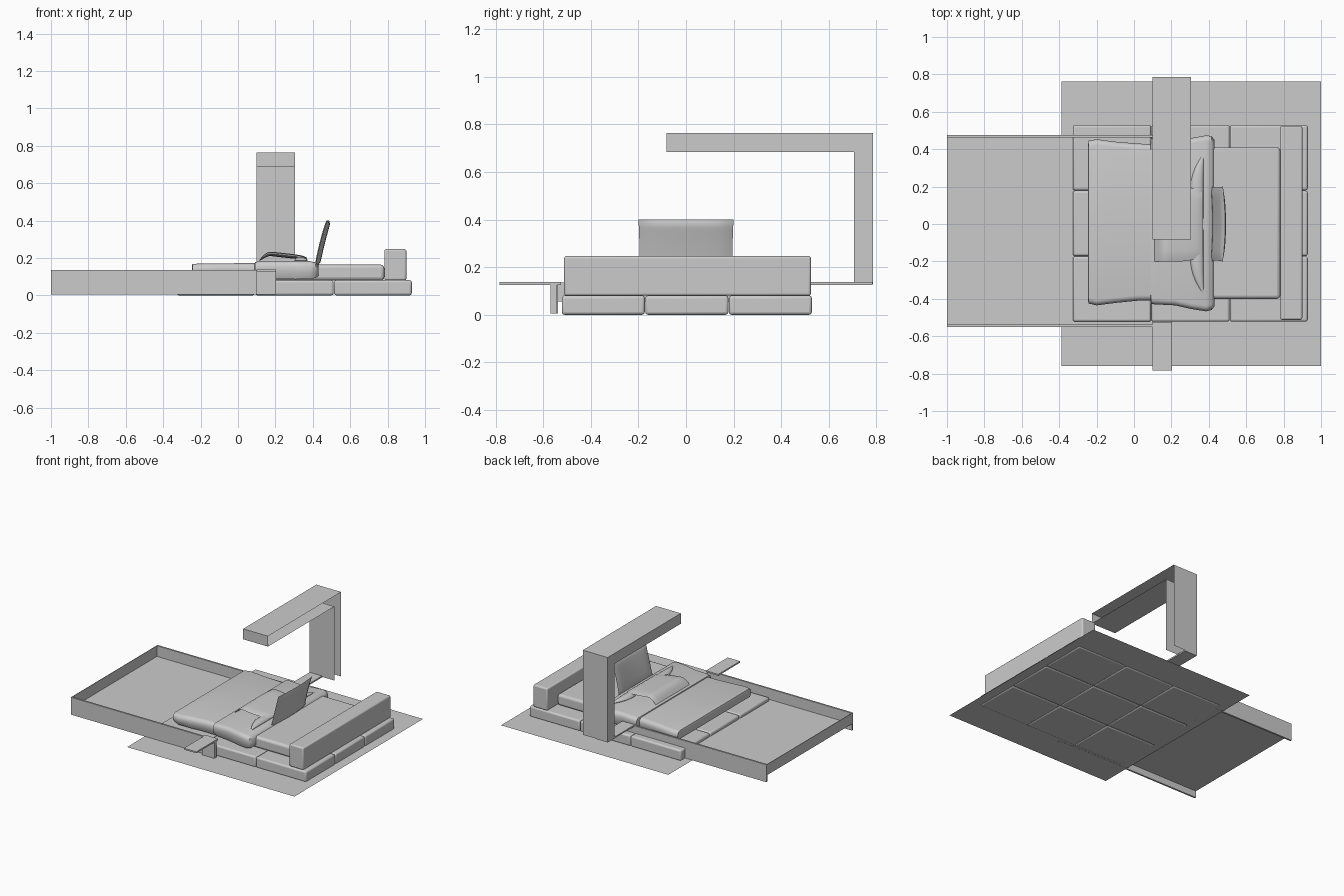
import bpy, bmesh, math

if "Cube" in bpy.data.objects:
    bpy.data.objects.remove(bpy.data.objects["Cube"])


def finish(name, bm, bevel=0.0, smooth=False, segs=3):
    bmesh.ops.recalc_face_normals(bm, faces=bm.faces)
    me = bpy.data.meshes.new(name)
    bm.to_mesh(me)
    bm.free()
    ob = bpy.data.objects.new(name, me)
    bpy.context.collection.objects.link(ob)
    if bevel:
        m = ob.modifiers.new("soft_edges", 'BEVEL')
        m.width, m.segments = bevel, segs
        m.limit_method = 'ANGLE'
    if smooth:
        bpy.ops.object.select_all(action='DESELECT')
        ob.select_set(True)
        bpy.context.view_layer.objects.active = ob
        bpy.ops.object.shade_smooth_by_angle(angle=math.radians(40))
    return ob


def box(name, x, y, z, bevel=0.0):
    bm = bmesh.new()
    bmesh.ops.create_cube(bm, size=1)
    for v in bm.verts:
        v.co = [(a[0] + a[1]) / 2 + c * (a[1] - a[0]) for a, c in zip((x, y, z), v.co)]
    return finish(name, bm, bevel, bevel > 0)


def sheet(name, pts):
    bm = bmesh.new()
    bm.faces.new([bm.verts.new(p) for p in pts])
    return finish(name, bm)


def loft(name, rings):
    bm = bmesh.new()
    rows = [[bm.verts.new(p) for p in r] for r in rings]
    n = len(rows[0])
    for a, b in zip(rows, rows[1:]):
        for i in range(n):
            j = (i + 1) % n
            bm.faces.new((a[i], a[j], b[j], b[i]))
    bm.faces.new(rows[0])
    bm.faces.new(rows[-1])
    return finish(name, bm, 0, True)


def cover_ring(x, y0, y1, zt, zb, r=0.03):
    # rounded cross-section of a draped cover
    pts = [(x, y0 + 0.015, zb), (x, y0, zb + (zt - zb) * 0.35)]
    for k in range(5):
        a = math.pi - k * math.pi / 8
        pts.append((x, y0 + r + r * math.cos(a), zt - r + r * math.sin(a)))
    for k in range(5):
        a = math.pi / 2 - k * math.pi / 8
        pts.append((x, y1 - r + r * math.cos(a), zt - r + r * math.sin(a)))
    return pts + [(x, y1, zb + (zt - zb) * 0.35), (x, y1 - 0.015, zb)]


def pillow(name, fn, n=14):
    # fn(u, v, side) gives points of the two faces, u and v in -1..1
    bm = bmesh.new()
    for s in (1, -1):
        g = [[bm.verts.new(fn(-1 + 2 * i / n, -1 + 2 * j / n, s))
              for j in range(n + 1)] for i in range(n + 1)]
        for i in range(n):
            for j in range(n):
                bm.faces.new((g[i][j], g[i + 1][j], g[i + 1][j + 1], g[i][j + 1]))
    bmesh.ops.remove_doubles(bm, verts=bm.verts, dist=0.0005)
    return finish(name, bm, 0, True)


# rug
sheet("rug", [(-0.387, -0.76, .006), (1, -0.76, .006), (1, 0.762, .006), (-0.387, 0.762, .006)])

# base cushions, three by three
xs, ys = (-0.328, 0.092, 0.512, 0.93), (-0.523, -0.172, 0.179, 0.53)
for i in range(3):
    for j in range(3):
        box(f"base_cushion_{i}_{j}", (xs[i] + .001, xs[i + 1] - .001),
            (ys[j] + .001, ys[j + 1] - .001), (0, 0.081), 0.012)

# mattress and headboard
box("mattress", (-0.21, 0.782), (-0.40, 0.41), (0.08, 0.164), 0.018)
box("headboard", (0.782, 0.90), (-0.512, 0.525), (0.08, 0.247), 0.01)

# blanket and its folded top
loft("blanket", [cover_ring(*r) for r in (
    (-0.247, -0.40, 0.41, 0.160, 0.115), (-0.243, -0.425, 0.445, 0.168, 0.105),
    (-0.20, -0.435, 0.453, 0.170, 0.095), (-0.10, -0.422, 0.440, 0.171, 0.088),
    (0.02, -0.41, 0.43, 0.172, 0.088), (0.13, -0.41, 0.425, 0.172, 0.088))])
loft("blanket_fold", [cover_ring(*r) for r in (
    (0.088, -0.41, 0.44, 0.168, 0.11), (0.092, -0.428, 0.458, 0.178, 0.10),
    (0.12, -0.43, 0.458, 0.183, 0.092), (0.22, -0.435, 0.45, 0.184, 0.088),
    (0.31, -0.455, 0.46, 0.184, 0.086), (0.385, -0.467, 0.474, 0.183, 0.088),
    (0.415, -0.46, 0.47, 0.176, 0.093), (0.43, -0.44, 0.45, 0.158, 0.105))])


# upright bowed cushion
def upright(u, v, s):
    t = 0.012 * ((1 - u ** 4) * (1 - v ** 8)) ** 0.5
    x = 0.415 + 0.022 * (v + 1) + 0.008 * (v + 1) ** 2 / 2
    return (x + 0.012 * (1 - u * u) + s * t, 0.2 * u * (1 - .02 * (1 - v * v)),
            0.16 + 0.12 * (v + 1))


pillow("upright_cushion", upright)


# flat lying cushion, raised at its foot side
def lying(u, v, s):
    t = 0.012 * ((1 - u ** 4) * (1 - v ** 4)) ** 0.5
    x = 0.11 + 0.13 * (v + 1)
    rise = 0.182 + 0.04 * math.sin(min(1, (v + 1) / 0.5) * math.pi / 2)
    rise -= 0.022 * max(0, v + 0.5) / 1.5
    return (x, 0.2 * u * (1 - .15 * max(0, v) ** 2), rise + s * t)


pillow("lying_cushion", lying)

# pointed tips of the two tucked pillows
for sgn in (1, -1):
    def tip(u, v, s, sgn=sgn):
        w = max(0.0, 1 - u * u)
        t = 0.02 * w * (1 - v * v) ** 0.5
        return (0.372 - 0.035 * w * (1 - v), sgn * (0.19 + 0.185 * u), 0.187 + s * t)
    pillow(f"tucked_pillow_{'left' if sgn > 0 else 'right'}", tip)

# tray: raised floor, short end wall, side walls reaching the ground
FLOOR = 0.055
sheet("tray_floor", [(-1, -0.54, FLOOR), (0.1, -0.54, FLOOR), (0.1, 0.47, FLOOR), (-1, 0.47, FLOOR)])
box("tray_end_wall", (-1, -0.996), (-0.548, 0.476), (FLOOR, 0.135))
for name, y in (("right", (-0.55, -0.537)), ("left", (0.463, 0.476))):
    box(f"tray_wall_{name}", (-1, 0.1), y, (0.005, 0.135))

# side brackets with shelf plates
box("bracket_right", (0.1, 0.203), (-0.57, -0.543), (0.005, 0.127))
box("shelf_right", (0.1, 0.203), (-0.783, -0.525), (0.126, 0.137))
box("bracket_left", (0.1, 0.203), (0.463, 0.476), (0.005, 0.127))
box("shelf_left", (0.1, 0.203), (0.463, 0.783), (0.126, 0.137))

# overhead arm: L-shaped shell, open at the foot and on the headboard side
prof = [(0.785, 0.13), (0.785, 0.763), (-0.082, 0.763), (-0.082, 0.685), (0.705, 0.685), (0.705, 0.13)]
bm = bmesh.new()
a, b = ([bm.verts.new((x, y, z)) for y, z in prof] for x in (0.1, 0.306))
bm.faces.new(a)
for i in range(5):
    bm.faces.new((a[i], a[i + 1], b[i + 1], b[i]))
finish("overhead_arm", bm)
